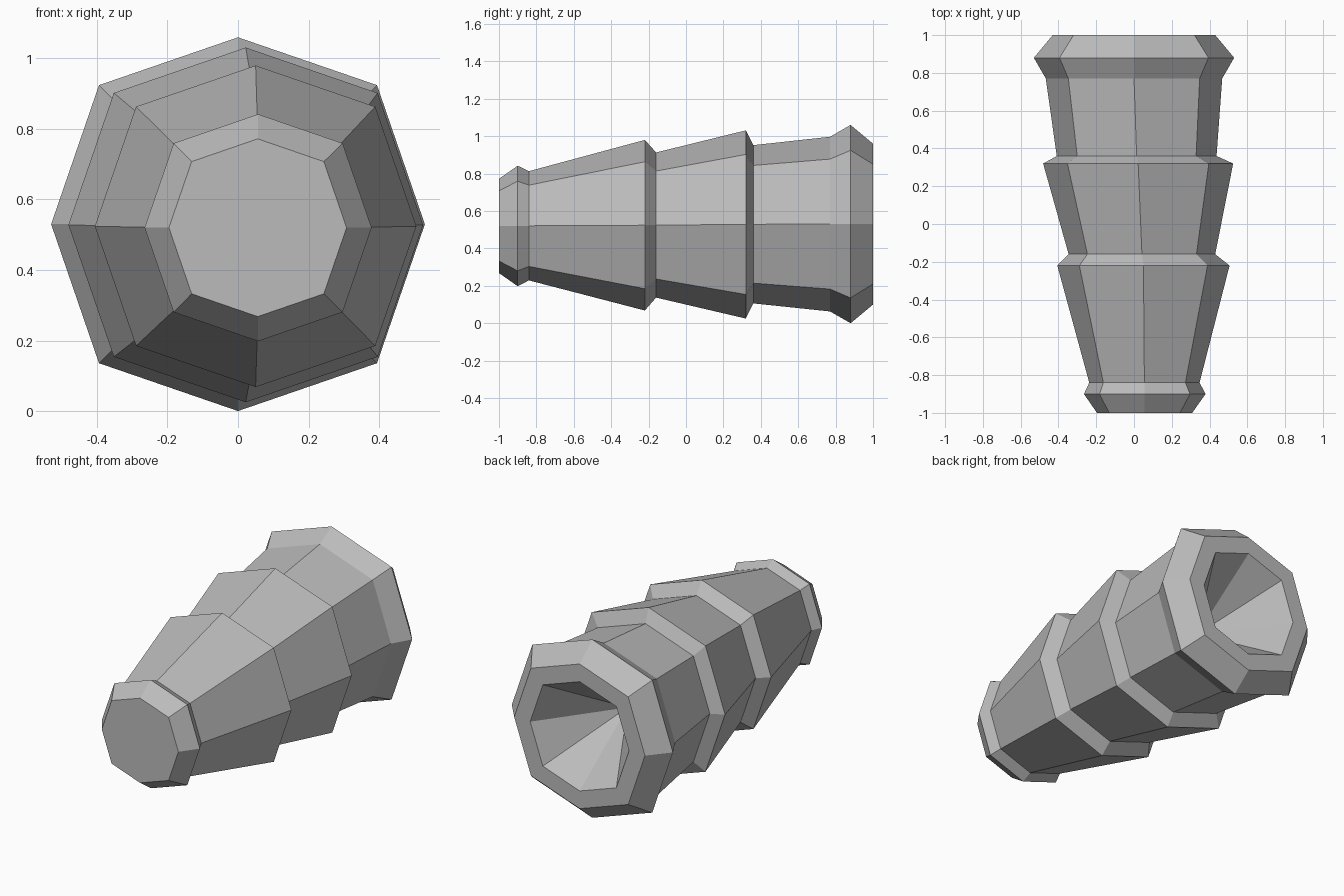
import bpy, bmesh
from mathutils import Vector

cube = bpy.data.objects.get("Cube")
if cube:
    bpy.data.objects.remove(cube, do_unlink=True)

# Single flat grey
grey = bpy.data.materials.new("plain grey")
grey.use_nodes = True
colour = (0.5, 0.5, 0.5, 1)
grey.diffuse_color = colour
grey.node_tree.nodes["Principled BSDF"].inputs["Base Color"].default_value = colour

DIAGONAL = 0.744  # offset of the corner points, relative to the radius
OCTAGON = [(0, 1), (DIAGONAL, DIAGONAL), (1, 0), (DIAGONAL, -DIAGONAL),
           (0, -1), (-DIAGONAL, -DIAGONAL), (-1, 0), (-DIAGONAL, DIAGONAL)]

# Body sections from the nose to the socket rim: y, centre x, centre z, radius
SECTIONS = [
    (-1.0, 0.056, 0.52, 0.252),
    (-0.9, 0.057, 0.52, 0.322),
    (-0.84, 0.055, 0.521, 0.292),
    (-0.22, 0.05, 0.524, 0.456),
    (-0.16, 0.042, 0.525, 0.388),
    (0.32, 0.022, 0.528, 0.503),
    (0.36, 0.014, 0.529, 0.423),
    (0.77, 0.0, 0.53, 0.467),
    (0.88, 0.0, 0.53, 0.53),
    (1.0, 0.0, 0.53, 0.43),
    (1.0, 0.0, 0.53, 0.325),
]
SOCKET_TIP = (0, 0.55, 0.53)

bm = bmesh.new()


def ring(y, cx, cz, radius):
    return [bm.verts.new((cx + radius * x, y, cz + radius * z)) for x, z in OCTAGON]


# Stepped tapering shell
rings = [ring(*section) for section in SECTIONS]
for a, b in zip(rings, rings[1:]):
    for i in range(8):
        j = (i + 1) % 8
        bm.faces.new((a[i], a[j], b[j], b[i]))

# Flat nose and conical socket at the back
bm.faces.new(rings[0])
tip = bm.verts.new(SOCKET_TIP)
for i in range(8):
    bm.faces.new((rings[-1][i], rings[-1][(i + 1) % 8], tip))
bmesh.ops.recalc_face_normals(bm, faces=bm.faces)

mesh = bpy.data.meshes.new("stepped_plug")
bm.to_mesh(mesh)
bm.free()
mesh.materials.append(grey)
plug = bpy.data.objects.new("stepped_plug", mesh)
bpy.context.collection.objects.link(plug)
